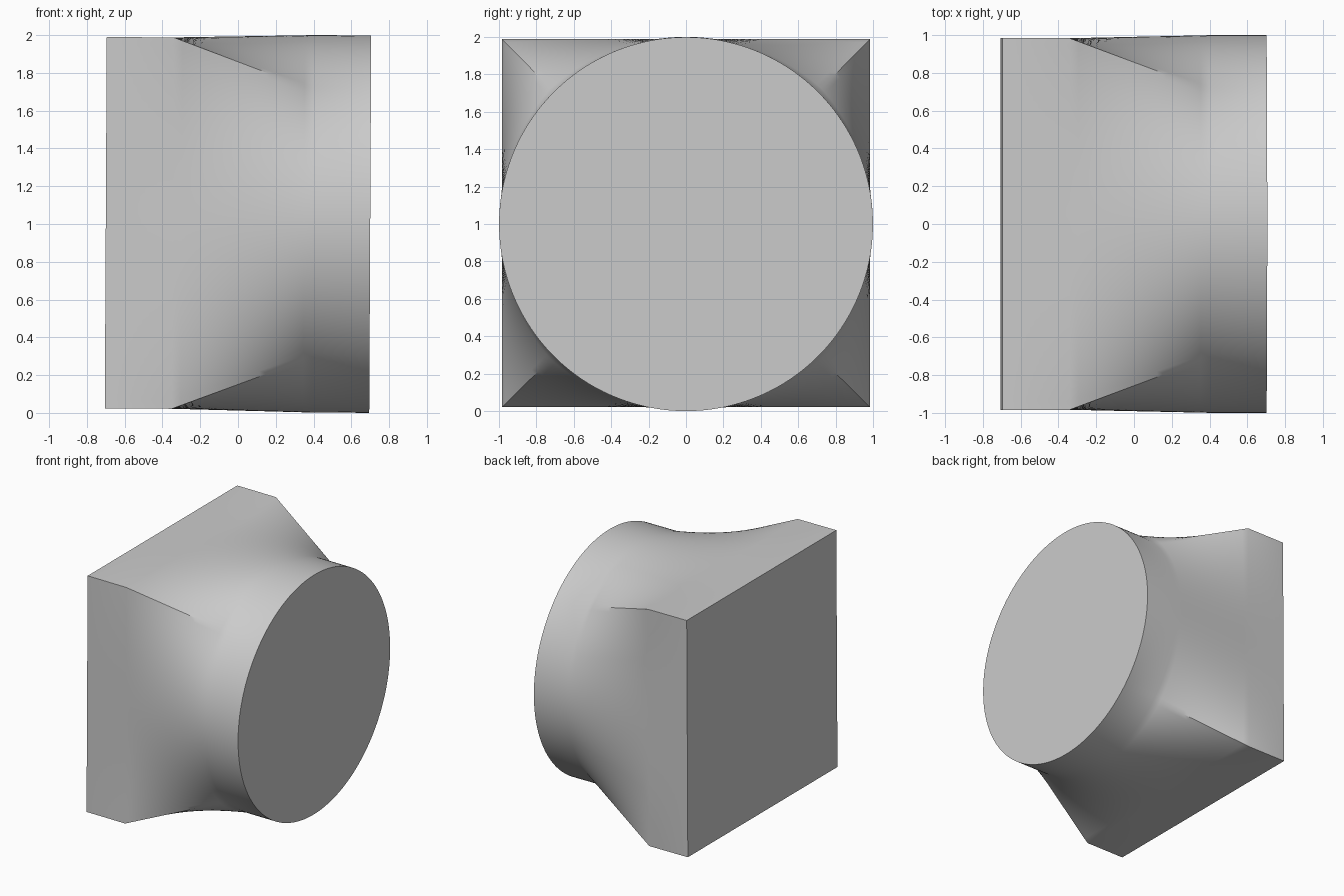
import bpy
import bmesh
from math import radians, cos, sin, pi
from mathutils import Matrix, Vector

cube = bpy.data.objects.get("Cube")
if cube:
    bpy.data.objects.remove(cube, do_unlink=True)

HALF = 0.983        # half width of the square end
RADIUS = 0.999      # radius of the round end
LENGTH = 0.70       # half length along x
SQUARE_END, ROUND_START = -0.345, 0.395
SIDE = 48           # segments per quarter of the outline
STEPS = 16          # rings along the transition


def outline_point(i, blend):
    """Point of the cross-section: 0 is the square, 1 is the circle."""
    quarter, k = divmod(i, SIDE)
    t = 2 * k / SIDE - 1
    turn = Matrix.Rotation(quarter * pi / 2, 2)
    square = Vector((HALF, HALF * t))
    circle = RADIUS * Vector((cos(t * pi / 4), sin(t * pi / 4)))
    return turn @ square.lerp(circle, blend)


# Grey material
grey = bpy.data.materials.new("plain grey")
grey.use_nodes = True
grey.diffuse_color = (0.6, 0.6, 0.6, 1)
grey.node_tree.nodes["Principled BSDF"].inputs["Base Color"].default_value = (0.6, 0.6, 0.6, 1)

# Stations along the axis: square block, ruled transition, round collar
stations = [(-LENGTH, 0)]
for s in range(STEPS + 1):
    f = s / STEPS
    stations.append((SQUARE_END + f * (ROUND_START - SQUARE_END), f))
stations.append((LENGTH, 1))

bm = bmesh.new()
count = 4 * SIDE
rings = []
for x, blend in stations:
    ring = []
    for i in range(count):
        p = outline_point(i, blend)
        ring.append(bm.verts.new((x, p.x, p.y)))
    rings.append(ring)

for a, b in zip(rings, rings[1:]):
    for i in range(count):
        j = (i + 1) % count
        bm.faces.new((a[i], a[j], b[j], b[i]))

# Flat end caps
bm.faces.new(rings[0])
bm.faces.new(rings[-1])
bmesh.ops.recalc_face_normals(bm, faces=bm.faces)

# The axis dips very slightly towards the round end
bm.transform(Matrix.Translation((0, 0, 1.003)) @ Matrix.Rotation(radians(0.3), 4, 'Y'))

mesh = bpy.data.meshes.new("square_to_round_adapter")
bm.to_mesh(mesh)
bm.free()
mesh.materials.append(grey)
adapter = bpy.data.objects.new("square_to_round_adapter", mesh)
bpy.context.collection.objects.link(adapter)

bpy.ops.object.select_all(action='DESELECT')
adapter.select_set(True)
bpy.context.view_layer.objects.active = adapter
bpy.ops.object.shade_smooth_by_angle(angle=radians(30))
